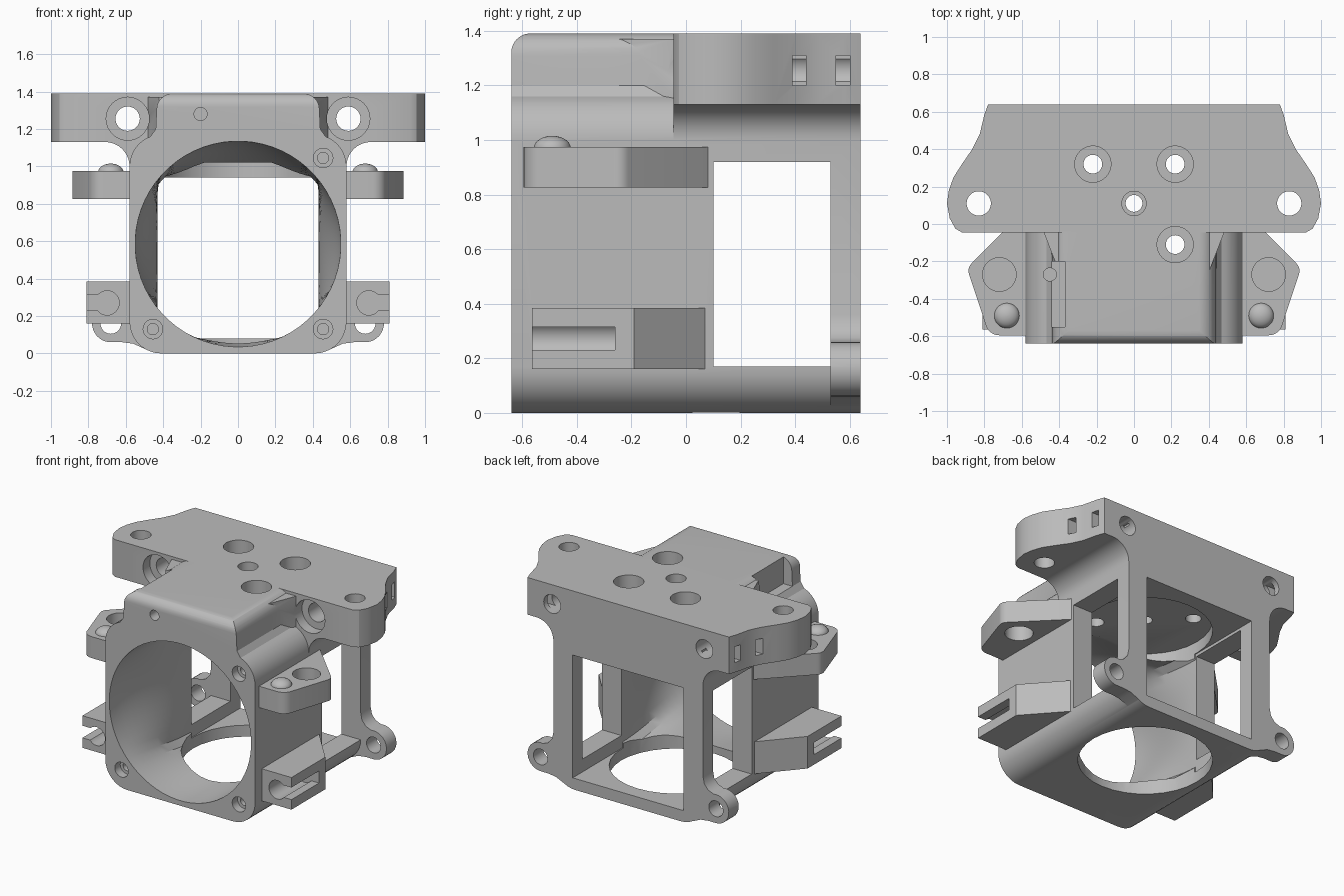
import bpy, bmesh
from math import cos, sin, pi, radians

cube = bpy.data.objects.get("Cube")
if cube:
    bpy.data.objects.remove(cube, do_unlink=True)

grey = bpy.data.materials.new("light grey plastic")
grey.use_nodes = True
grey.diffuse_color = (0.5, 0.5, 0.5, 1)
grey.node_tree.nodes["Principled BSDF"].inputs["Base Color"].default_value = (0.5, 0.5, 0.5, 1)


def loft(name, rings):
    """Closed solid through matching rings of points."""
    bm = bmesh.new()
    loops = [[bm.verts.new(p) for p in ring] for ring in rings]
    n = len(loops[0])
    bm.faces.new(loops[0])
    bm.faces.new(loops[-1])
    for a, b in zip(loops, loops[1:]):
        for i in range(n):
            bm.faces.new((a[i], a[(i + 1) % n], b[(i + 1) % n], b[i]))
    bmesh.ops.recalc_face_normals(bm, faces=bm.faces)
    mesh = bpy.data.meshes.new(name)
    bm.to_mesh(mesh)
    bm.free()
    mesh.materials.append(grey)
    obj = bpy.data.objects.new(name, mesh)
    bpy.context.collection.objects.link(obj)
    return obj


PLACE = {"x": lambda u, v, w: (w, u, v),
         "y": lambda u, v, w: (u, w, v),
         "z": lambda u, v, w: (u, v, w)}


def prism(name, axis, pts, lo, hi):
    return loft(name, [[PLACE[axis](u, v, w) for u, v in pts] for w in (lo, hi)])


def arc(cx, cy, r, start=0, end=360, n=32):
    full = end - start == 360
    steps = n if full else n + 1
    angles = [radians(start + (end - start) * i / n) for i in range(steps)]
    return [(cx + r * cos(a), cy + r * sin(a)) for a in angles]


def rod(name, axis, cx, cy, r, lo, hi):
    return prism(name, axis, arc(cx, cy, r), lo, hi)


def box(name, x, y, z):
    return prism(name, "z", [(x[0], y[0]), (x[1], y[0]), (x[1], y[1]), (x[0], y[1])], *z)


def both(half):
    """Complete a right-hand outline with its mirror image."""
    return half + [(-u, v) for u, v in reversed(half)]


def combine(target, tool, operation):
    mod = target.modifiers.new(operation, "BOOLEAN")
    mod.operation, mod.object, mod.solver = operation, tool, "EXACT"
    bpy.context.view_layer.objects.active = target
    bpy.ops.object.modifier_apply(modifier=mod.name)
    bpy.data.objects.remove(tool, do_unlink=True)


# Front housing with the raised hump
bottom = [(0.41, 0)] + arc(0.41, 0.17, 0.17, -80, 0, 8)
shoulder = arc(0.41, 1.0, 0.17, 0, 70, 8)
hump = [(0.44, 1.2)] + arc(0.35, 1.305, 0.085, 0, 90, 8)
housing = prism("housing", "y", both(bottom + shoulder + hump), -0.64, 0)

# Rear cage flaring into the top plate
flare = [(0.58, 1.0)] + arc(0.71, 1.0, 0.13, 170, 95, 8) + [(0.71, 1.13), (0.71, 1.3)]
parts = [prism("rear_cage", "y", both(bottom + flare), -0.045, 0.64)]

# Rear feet
ear = ([(0.41, 0), (0.5, 0.025), (0.56, 0.052), (0.62, 0.06)]
       + arc(0.68, 0.16, 0.1, -90, 100, 16)
       + [(0.62, 0.275), (0.59, 0.31), (0.58, 0.36)])
parts.append(prism("rear_feet", "y", both(ear), 0.53, 0.64))

# Top mounting plate
lobe = ([(0.92, -0.045), (0.955, -0.025), (0.985, 0.03), (1.0, 0.11), (0.99, 0.18),
         (0.965, 0.25), (0.92, 0.32), (0.865, 0.4), (0.825, 0.48), (0.8, 0.585), (0.78, 0.64)])
parts.append(prism("top_plate", "z", both(lobe), 1.13, 1.39))

# Side tabs and gussets, mirrored
upper = ([(0.5, 0.08), (0.58, 0.08)] + arc(0.83, -0.25, 0.055, 45, -20, 6)
         + arc(0.72, -0.52, 0.075, -20, -90, 6) + [(0.5, -0.595)])
lower = [(0.5, 0.07), (0.58, 0.07), (0.81, -0.19), (0.81, -0.565), (0.5, -0.565)]
for s in (1, -1):
    flip = lambda pts: [(s * u, v) for u, v in pts]
    parts += [prism("upper_tab", "z", flip(upper), 0.825, 0.975),
              prism("lower_tab", "z", flip(lower), 0.16, 0.385),
              prism("gusset", "z", flip([(0.3, -0.4), (0.36, -0.36), (0.5, 0), (0.3, 0)]), 1.05, 1.37)]
for part in parts:
    combine(housing, part, "UNION")

# Rounded top front edge
edge = arc(-0.57, 1.32, 0.07, 90, 180, 10) + [(-0.66, 1.32), (-0.66, 1.41), (-0.57, 1.41)]
cuts = [prism("edge_round", "x", edge, -0.7, 0.7)]


# Duct from a round mouth to a square channel
def duct_ring(y, t, n=64):
    t = t * t * (3 - 2 * t)
    ring = []
    for i in range(n):
        a = 2 * pi * (i + 0.5) / n
        c, s = cos(a), sin(a)
        r = 0.55 * (1 - t) + t * 0.43 / max(abs(c), abs(s))
        ring.append((r * c, y, 0.585 - 0.075 * t + r * s))
    return ring


cuts.append(loft("duct", [duct_ring(-0.65, 0)] + [duct_ring(-0.64 + 0.74 * i / 12, i / 12) for i in range(13)]))
cuts += [box("channel", (-0.43, 0.43), (0.09, 0.7), (0.08, 0.94)),
         box("side_windows", (-0.9, 0.9), (0.1, 0.53), (0.17, 0.92)),
         rod("floor_hole", "z", 0, 0.11, 0.425, -0.1, 0.3),
         rod("ceiling_recess", "z", 0, 0.11, 0.425, 0.85, 1.02),
         rod("centre_hole", "z", 0, 0.11, 0.045, 0.95, 1.5),
         rod("centre_sink", "z", 0, 0.11, 0.065, 1.3, 1.5),
         rod("front_pin_hole", "y", -0.2, 1.28, 0.035, -0.7, -0.4),
         box("left_pocket", (-0.7, -0.37), (-0.55, -0.2), (1.2, 1.45)),
         rod("left_wire_hole", "z", -0.45, -0.27, 0.035, 1.1, 1.45)]

# Stepped holes through the top plate and in the front corners
for x, y in ((-0.22, 0.32), (0.22, 0.32), (0.22, -0.11)):
    cuts += [rod("plate_hole", "z", x, y, 0.05, 0.95, 1.5),
             rod("plate_sink", "z", x, y, 0.097, 1.15, 1.5)]
for x, z in ((-0.455, 0.13), (0.455, 0.13), (0.455, 1.045)):
    cuts += [rod("corner_hole", "y", x, z, 0.03, -0.7, -0.4),
             rod("corner_sink", "y", x, z, 0.052, -0.7, -0.58)]

# Mirrored holes and slots
for s in (1, -1):
    span = lambda a, b: tuple(sorted((s * a, s * b)))
    cuts += [rod("lobe_hole", "z", s * 0.83, 0.11, 0.065, 1, 1.5),
             rod("long_bolt_hole", "y", s * 0.59, 1.255, 0.065, -0.2, 0.7),
             rod("long_bolt_sink", "y", s * 0.59, 1.255, 0.115, -0.35, 0.03),
             rod("foot_hole", "y", s * 0.68, 0.16, 0.055, 0.4, 0.7),
             rod("tab_hole", "z", s * 0.72, -0.27, 0.09, 0.75, 1.05),
             rod("tab_bolt_hole", "y", s * 0.70, 0.27, 0.065, -0.6, -0.26),
             box("tab_slot", span(0.68, 0.9), (-0.6, -0.26), (0.23, 0.315)),
             box("nut_slot_front", span(0.54, 1.1), (0.39, 0.44), (1.2, 1.31)),
             box("nut_slot_back", span(0.54, 1.1), (0.55, 0.6), (1.2, 1.31))]
for cutter in cuts:
    combine(housing, cutter, "DIFFERENCE")

# Domed pins on the upper tabs
smooth = [housing]
for s in (1, -1):
    rings = [[(s * 0.68 + u, -0.49 + v, z) for u, v in arc(0, 0, r)]
             for r, z in [(0.068, 0.96)] + [(0.068 * cos(a), 0.97 + 0.045 * sin(a))
                                           for a in (0.2, 0.5, 0.8, 1.1, 1.35, 1.54)]]
    smooth.append(loft("left_pin" if s > 0 else "right_pin", rings))

# Smooth curved faces, keep edges crisp
bpy.context.view_layer.update()
bpy.ops.object.select_all(action="DESELECT")
for obj in smooth:
    obj.select_set(True)
bpy.context.view_layer.objects.active = housing
bpy.ops.object.shade_smooth_by_angle(angle=radians(30))
